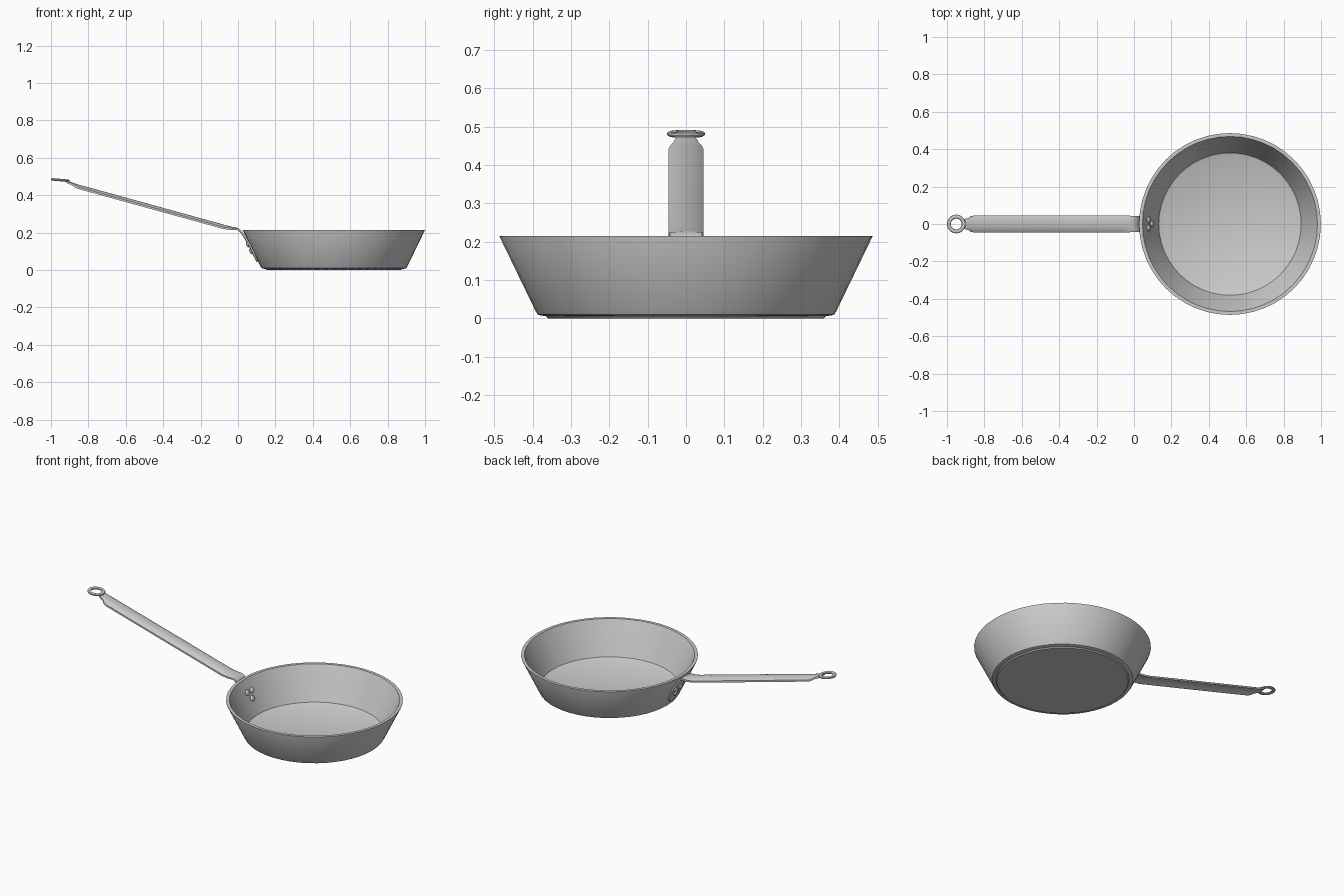
import bpy, bmesh, math
from mathutils import Vector, Matrix

if "Cube" in bpy.data.objects:
    bpy.data.objects.remove(bpy.data.objects["Cube"])


def finish(name, bm, angle=35):
    bmesh.ops.remove_doubles(bm, verts=bm.verts, dist=1e-5)
    bmesh.ops.recalc_face_normals(bm, faces=bm.faces)
    me = bpy.data.meshes.new(name)
    bm.to_mesh(me)
    bm.free()
    ob = bpy.data.objects.new(name, me)
    bpy.context.collection.objects.link(ob)
    me.shade_smooth()
    me.set_sharp_from_angle(angle=math.radians(angle))
    return ob


def skin(bm, loops, closed):
    # Quads between neighbouring vertex loops; each loop is a closed ring
    rows = [[bm.verts.new(p) for p in loop] for loop in loops]
    pairs = list(zip(rows, rows[1:])) + ([(rows[-1], rows[0])] if closed else [])
    for a, b in pairs:
        for i in range(len(a)):
            j = (i + 1) % len(a)
            bm.faces.new((a[i], a[j], b[j], b[i]))
    if not closed:
        bm.faces.new(rows[0])
        bm.faces.new(rows[-1])


def lathe(name, profile, seg, matrix, closed=False):
    bm = bmesh.new()
    loops = [[matrix @ Vector((r * math.cos(2 * math.pi * i / seg),
                               r * math.sin(2 * math.pi * i / seg), z))
              for i in range(seg)] for r, z in profile]
    skin(bm, loops, closed)
    return finish(name, bm)


# Pan body: stepped base, sloping wall, thick rim, floor
lathe("pan_body", [
    (0.360, 0), (0.366, 0.006), (0.378, 0.007), (0.387, 0.010), (0.392, 0.018),
    (0.486, 0.212), (0.486, 0.215), (0.468, 0.215), (0.466, 0.211),
    (0.386, 0.034), (0.381, 0.023), (0.370, 0.017)],
    48, Matrix.Translation((0.513, 0, 0)))

# Handle: arched strip swept along its side line (x, z, half width, edge drop)
stations = [
    (-0.915, 0.477, 0.022, 0.002), (-0.895, 0.471, 0.029, 0.004),
    (-0.880, 0.466, 0.032, 0.006), (-0.866, 0.461, 0.041, 0.010),
    (-0.850, 0.456, 0.045, 0.013), (-0.40, 0.332, 0.046, 0.013),
    (-0.07, 0.241, 0.046, 0.013), (-0.030, 0.231, 0.045, 0.008),
    (-0.005, 0.226, 0.043, 0.003), (0.010, 0.218, 0.042, 0.0),
    (0.022, 0.205, 0.042, -0.001), (0.036, 0.185, 0.042, -0.002),
    (0.064, 0.138, 0.042, -0.002), (0.089, 0.086, 0.034, -0.002),
    (0.101, 0.062, 0.027, -0.001), (0.106, 0.052, 0.019, 0.0),
    (0.109, 0.046, 0.008, 0.0)]
N, THICK = 10, 0.010
loops = []
for k, (x, z, w, drop) in enumerate(stations):
    a = stations[max(k - 1, 0)]
    b = stations[min(k + 1, len(stations) - 1)]
    t = Vector((b[0] - a[0], 0, b[1] - a[1])).normalized()
    n = Vector((-t.z, 0, t.x))
    top = []
    for i in range(N + 1):
        u = 2 * i / N - 1
        top.append(Vector((x, u * w, z)) - n * drop * abs(u) ** 2.5)
    loops.append(top + [p - n * THICK for p in reversed(top)])
bm = bmesh.new()
skin(bm, loops, False)
finish("handle", bm)

# Hanging ring at the handle end
section = [(0.0395 + 0.0105 * math.cos(a), 0.007 * math.sin(a))
           for a in (2 * math.pi * i / 10 for i in range(10))]
lathe("hanging_ring", section, 32,
      Matrix.Translation((-0.950, 0, 0.481)) @ Matrix.Rotation(math.radians(5), 4, 'Y'),
      closed=True)

# Rivets: domed heads inside the wall and outside on the mounting plate
inward = Vector((0.9, 0, 0.436)).normalized()
turn = inward.to_track_quat('Z', 'Y').to_matrix().to_4x4()
for i, (z, y) in enumerate([(0.142, 0.022), (0.142, -0.022), (0.105, 0.0)]):
    wall = Vector((0.027 + (0.215 - z) * 0.485, y, z))
    for side, offset in (("inside", 0.018), ("outside", -0.011)):
        bm = bmesh.new()
        bmesh.ops.create_uvsphere(
            bm, u_segments=16, v_segments=10, radius=1,
            matrix=Matrix.Translation(wall + inward * offset) @ turn
            @ Matrix.Diagonal((0.017, 0.017, 0.009, 1)))
        finish(f"rivet_{side}_{i + 1}", bm)
